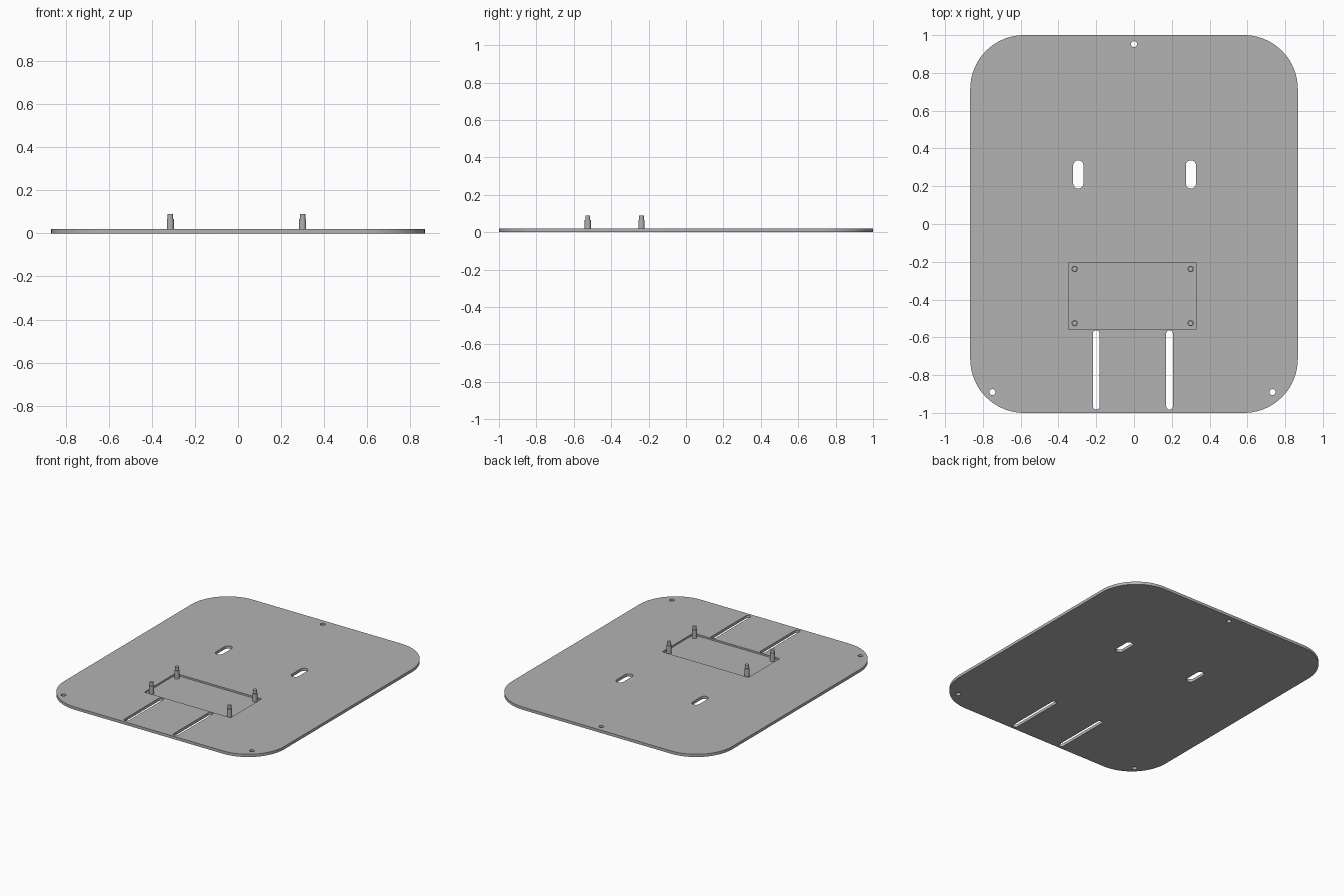
import bpy, bmesh, math
from math import cos, sin, pi

cube = bpy.data.objects.get("Cube")
if cube:
    bpy.data.objects.remove(cube, do_unlink=True)

grey = bpy.data.materials.new("plain_grey")
grey.use_nodes = True
grey.diffuse_color = (0.45, 0.45, 0.45, 1)
grey.node_tree.nodes["Principled BSDF"].inputs["Base Color"].default_value = (0.45, 0.45, 0.45, 1)

THICK = 0.02     # plate thickness
FLOOR = 0.008    # height of the pocket floor


def rounded_outline(x0, x1, y0, y1, r, steps):
    """Counter-clockwise rectangle outline with round corners."""
    if r == 0:
        return [(x0, y0), (x1, y0), (x1, y1), (x0, y1)]
    corners = [(x1 - r, y1 - r), (x0 + r, y1 - r), (x0 + r, y0 + r), (x1 - r, y0 + r)]
    points = []
    for q, (cx, cy) in enumerate(corners):
        for i in range(steps + 1):
            a = (q + i / steps) * pi / 2
            points.append((cx + r * cos(a), cy + r * sin(a)))
    return points


def add_prism(bm, outline, z0, z1):
    """Closed solid raised from an outline."""
    base = bm.faces.new([bm.verts.new((x, y, z0)) for x, y in outline])
    top = bmesh.ops.extrude_face_region(bm, geom=[base])["geom"]
    for v in top:
        if isinstance(v, bmesh.types.BMVert):
            v.co.z = z1


def finish(name, bm):
    bmesh.ops.remove_doubles(bm, verts=bm.verts, dist=1e-6)
    bmesh.ops.recalc_face_normals(bm, faces=bm.faces)
    mesh = bpy.data.meshes.new(name)
    bm.to_mesh(mesh)
    bm.free()
    mesh.materials.append(grey)
    obj = bpy.data.objects.new(name, mesh)
    bpy.context.collection.objects.link(obj)
    return obj


def smooth(obj):
    bpy.ops.object.select_all(action='DESELECT')
    obj.select_set(True)
    bpy.context.view_layer.objects.active = obj
    bpy.ops.object.shade_smooth_by_angle(angle=math.radians(30))


def circle(cx, cy, r, n=24):
    return [(cx + r * cos(2 * pi * i / n), cy + r * sin(2 * pi * i / n)) for i in range(n)]


# Base plate with generous round corners
bm = bmesh.new()
add_prism(bm, rounded_outline(-0.867, 0.867, -1, 1, 0.285, 20), 0, THICK)
plate = finish("base_plate", bm)

# Openings: shallow pocket, short slots, long slots and screw holes
cut = bmesh.new()
add_prism(cut, rounded_outline(-0.348, 0.331, -0.556, -0.206, 0, 1), FLOOR, 0.1)
for x in (-0.295, 0.301):
    add_prism(cut, rounded_outline(x - 0.027, x + 0.027, 0.188, 0.337, 0.0265, 8), -0.1, 0.1)
for x in (-0.2, 0.188):
    add_prism(cut, rounded_outline(x - 0.0175, x + 0.0175, -0.982, -0.563, 0.017, 8), -0.1, 0.1)
for x, y in ((0, 0.952), (-0.75, -0.89), (0.733, -0.89)):
    add_prism(cut, circle(x, y, 0.016), -0.1, 0.1)
cutter = finish("openings_cutter", cut)
cutter.hide_render = True

mod = plate.modifiers.new("openings", 'BOOLEAN')
mod.operation = 'DIFFERENCE'
mod.solver = 'EXACT'
mod.object = cutter
bpy.context.view_layer.objects.active = plate
bpy.ops.object.modifier_apply(modifier=mod.name)
bpy.data.objects.remove(cutter, do_unlink=True)
smooth(plate)

# Stepped pegs standing in the pocket corners
for side, x in (("right", -0.314), ("left", 0.3)):
    for end, y in (("front", -0.525), ("back", -0.238)):
        bm = bmesh.new()
        add_prism(bm, circle(x, y, 0.0165), FLOOR, 0.066)
        add_prism(bm, circle(x, y, 0.013), 0.066, 0.09)
        smooth(finish(f"peg_{end}_{side}", bm))
